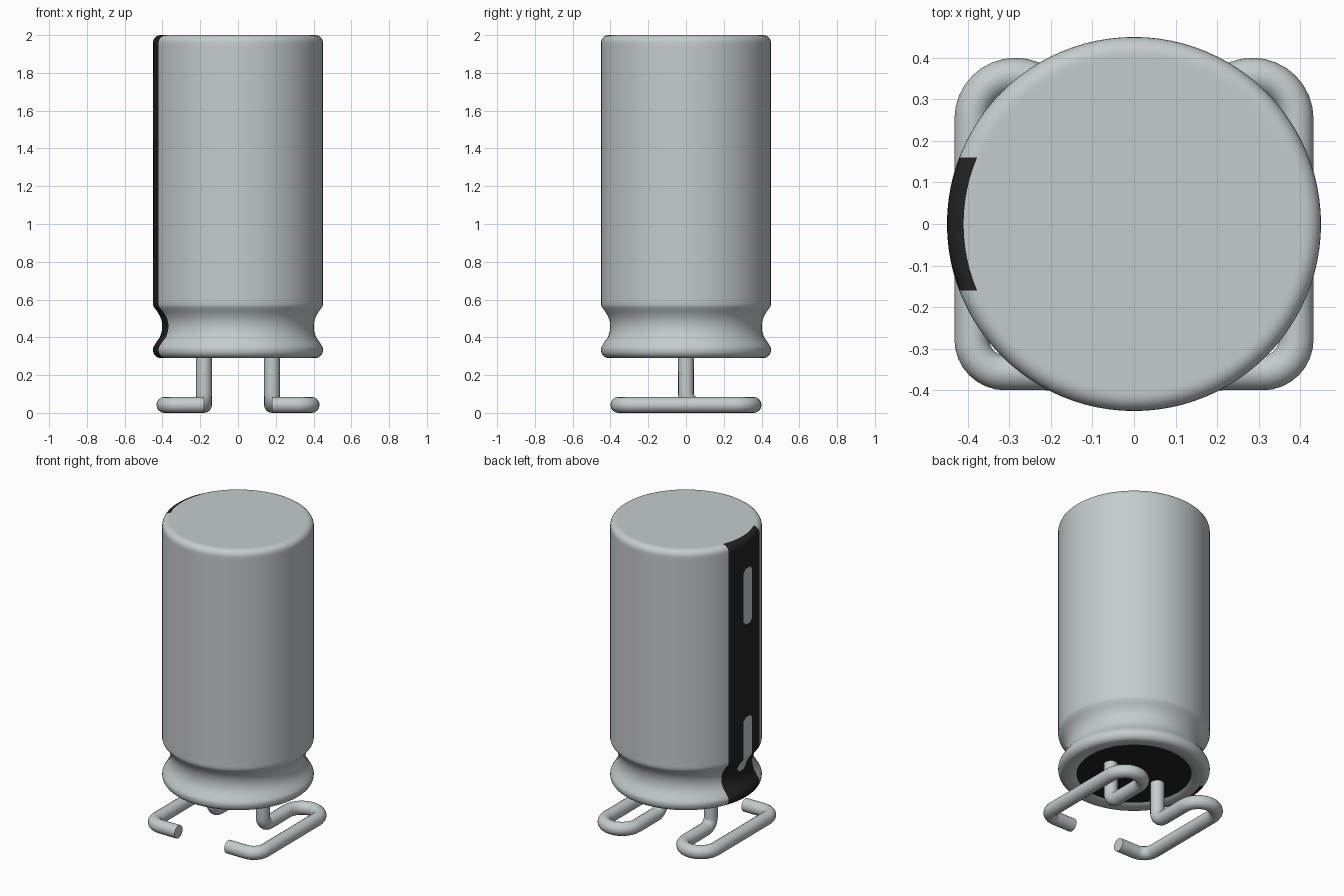
import bpy, bmesh, math
from mathutils import Vector

cube = bpy.data.objects.get("Cube")
if cube:
    bpy.data.objects.remove(cube, do_unlink=True)


def material(name, rgb, rough=0.5):
    m = bpy.data.materials.new(name)
    m.use_nodes = True
    m.diffuse_color = (*rgb, 1)
    bsdf = m.node_tree.nodes["Principled BSDF"]
    bsdf.inputs["Base Color"].default_value = (*rgb, 1)
    bsdf.inputs["Roughness"].default_value = rough
    return m


SILVER = material("silver grey", (0.56, 0.60, 0.60))
BLACK = material("black", (0.016, 0.016, 0.016))


def smooth(ob, angle=40):
    bpy.ops.object.select_all(action='DESELECT')
    ob.select_set(True)
    bpy.context.view_layer.objects.active = ob
    bpy.ops.object.shade_smooth_by_angle(angle=math.radians(angle))


def add_mesh(name, bm, mats):
    me = bpy.data.meshes.new(name)
    bm.to_mesh(me)
    bm.free()
    ob = bpy.data.objects.new(name, me)
    bpy.context.collection.objects.link(ob)
    for m in mats:
        me.materials.append(m)
    return ob


def lathe(profile, steps=96):
    bm = bmesh.new()
    vs = [bm.verts.new((r, 0, z)) for r, z in profile]
    es = [bm.edges.new(p) for p in zip(vs, vs[1:])]
    bmesh.ops.spin(bm, geom=vs + es, cent=(0, 0, 0), axis=(0, 0, 1),
                   angle=2 * math.pi, steps=steps)
    bmesh.ops.remove_doubles(bm, verts=bm.verts, dist=1e-5)
    bmesh.ops.recalc_face_normals(bm, faces=bm.faces)
    return bm


def arc(cx, cy, r, a0, a1, n):
    return [(cx + r * math.cos(math.radians(a0 + (a1 - a0) * i / n)),
             cy + r * math.sin(math.radians(a0 + (a1 - a0) * i / n)))
            for i in range(n + 1)]


# Can: rounded top, straight wall, crimped groove, rolled bottom lip
profile = [(0, 2.0), (0.40, 2.0)]
profile += arc(0.41, 1.96, 0.04, 90, 0, 6)
profile += [(0.45, 1.94), (0.45, 0.59), (0.45, 0.572), (0.446, 0.56)]
profile += [(0.43, 0.54), (0.415, 0.515), (0.405, 0.49), (0.401, 0.46),
            (0.404, 0.43), (0.414, 0.40), (0.43, 0.378)]
profile += arc(0.41, 0.335, 0.04, 40, 0, 3)
profile += arc(0.408, 0.332, 0.042, -15, -90, 6)
profile += [(0.38, 0.29), (0.355, 0.294), (0.34, 0.303), (0.335, 0.32)]
bm = lathe(profile)

STRIPE, HALF_W, HALF_L, CLIP = 0.16, 0.042, 0.183, 0.02
MARKS = (1.622, 0.648)


def cut(co, no, rule):
    faces = [f for f in bm.faces if rule(f.calc_center_median())]
    geom = set(faces)
    for f in faces:
        geom.update(f.verts, f.edges)
    bmesh.ops.bisect_plane(bm, geom=list(geom), plane_co=co, plane_no=no, dist=1e-5)


def on_rim(c):
    return c.x < -0.3 and math.hypot(c.x, c.y) > 0.38


# Stripe edges and dash outlines cut into the wall
for y in (-STRIPE, -HALF_W, HALF_W, STRIPE):
    cut((0, y, 0), (0, 1, 0), on_rim)
for zc in MARKS:
    for s in (-1, 1):
        cut((0, 0, zc + s * HALF_L), (0, 0, 1),
            lambda c: on_rim(c) and abs(c.y) < HALF_W)
        for t in (-1, 1):
            cut((0, t * HALF_W, zc + s * (HALF_L - CLIP)), (0, t, s),
                lambda c: on_rim(c) and abs(c.y) < HALF_W
                and abs(c.z - zc) < HALF_L)


def in_mark(c):
    return any(abs(c.y) < HALF_W and abs(c.z - zc) < HALF_L and
               abs(c.y) + abs(c.z - zc) < HALF_W + HALF_L - CLIP for zc in MARKS)


for f in bm.faces:
    c = f.calc_center_median()
    outer = c.x < -0.3 and max(math.hypot(v.co.x, v.co.y) for v in f.verts) > 0.411
    wall = on_rim(c) and 0.295 < c.z < 1.9995
    if (outer or wall) and abs(c.y) < STRIPE and not in_mark(c):
        f.material_index = 1
smooth(add_mesh("can", bm, [SILVER, BLACK]))

# Seal plug closing the bottom
smooth(add_mesh("bottom_seal", lathe([(0, 0.302), (0.343, 0.302), (0.343, 0.33), (0, 0.33)]),
                [BLACK]))

# Bent wire leads
R = 0.042
flat = [(0.18, 0.15)] + arc(0.285, 0.253, 0.105, 180, 0, 16)
flat += arc(0.31, -0.278, 0.08, 0, -90, 8) + [(0.18, -0.358)]
bend = arc(0.06, R + 0.06, 0.06, 180, 270, 8)
path = [(0.18, 0, 0.33)] + [(0.18, y, z) for y, z in bend] + [(x, y, R) for x, y in flat]
for name, side in (("left_lead", 1), ("right_lead", -1)):
    cu = bpy.data.curves.new(name, 'CURVE')
    cu.dimensions = '3D'
    cu.bevel_depth = R
    cu.bevel_resolution = 6
    cu.use_fill_caps = True
    sp = cu.splines.new('POLY')
    sp.points.add(len(path) - 1)
    for p, (x, y, z) in zip(sp.points, path):
        p.co = (side * x, y, z, 1)
    ob = bpy.data.objects.new(name, cu)
    bpy.context.collection.objects.link(ob)
    cu.materials.append(SILVER)
    bpy.ops.object.select_all(action='DESELECT')
    ob.select_set(True)
    bpy.context.view_layer.objects.active = ob
    bpy.ops.object.convert(target='MESH')
    smooth(bpy.context.view_layer.objects.active)
